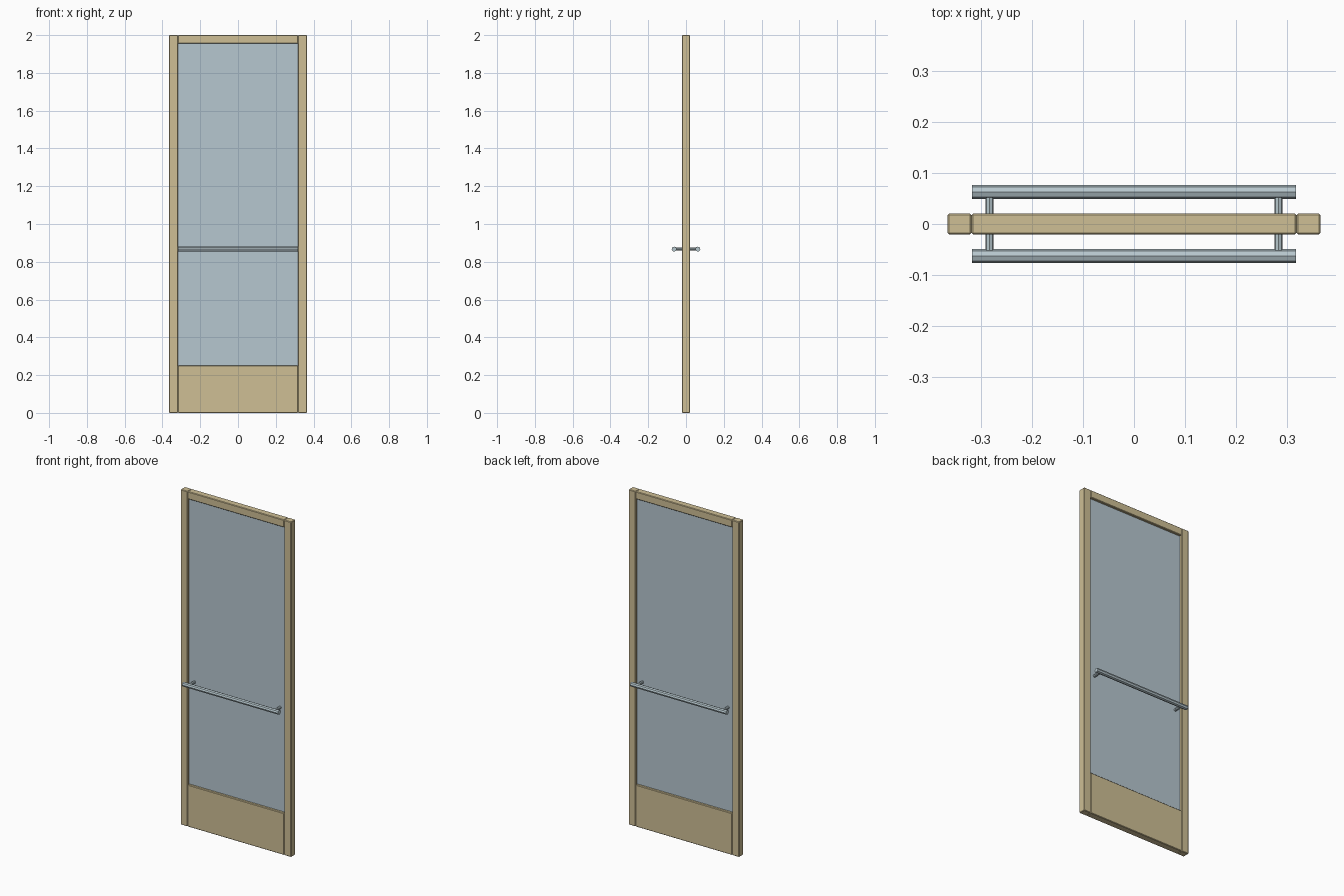
import bpy
from math import pi

cube = bpy.data.objects.get("Cube")
if cube:
    bpy.data.objects.remove(cube, do_unlink=True)


def material(name, rgb):
    mat = bpy.data.materials.new(name)
    mat.use_nodes = True
    mat.diffuse_color = (*rgb, 1)
    mat.node_tree.nodes["Principled BSDF"].inputs["Base Color"].default_value = (*rgb, 1)
    return mat


tan = material("tan frame", (0.62, 0.52, 0.30))
glass = material("blue grey glass", (0.47, 0.57, 0.63))
metal = material("pale metal", (0.47, 0.57, 0.61))


def box(name, size, centre, mat, bevel=0):
    bpy.ops.mesh.primitive_cube_add(size=1, location=centre)
    ob = bpy.context.object
    ob.name = name
    ob.scale = size
    bpy.ops.object.transform_apply(location=False, rotation=False, scale=True)
    ob.data.materials.append(mat)
    if bevel:
        mod = ob.modifiers.new("Soft edge", 'BEVEL')
        mod.width = bevel
        mod.segments = 1
    return ob


def rod(name, radius, length, centre, rotation):
    bpy.ops.mesh.primitive_cylinder_add(vertices=8, radius=radius, depth=length,
                                        location=centre, rotation=rotation)
    ob = bpy.context.object
    ob.name = name
    ob.data.materials.append(metal)
    return ob


depth, inner, bottom, top = 0.041, 0.318, 0.25, 1.955

# Frame: two stiles, a slim top rail and a tall kick rail
for side, s in (("left", 1), ("right", -1)):
    box(side + "_stile", (0.047, depth, 2), (s * 0.342, 0, 1), tan, 0.003)
box("top_rail", (2 * inner, depth, 2 - top), (0, 0, (2 + top) / 2), tan, 0.003)
box("bottom_rail", (2 * inner, depth, bottom), (0, 0, bottom / 2), tan, 0.003)

# Pane set into the frame
box("glass_pane", (2 * inner + 0.01, 0.012, top - bottom + 0.01),
    (0, 0, (top + bottom) / 2), glass)

# Push bars on both faces, each on two standoffs
bar_z, bar_y = 0.867, 0.0625
for face, f in (("front", -1), ("back", 1)):
    rod(face + "_push_bar", 0.0135, 2 * inner - 0.002, (0, f * bar_y, bar_z), (0, pi / 2, 0))
    for side, s in (("left", 1), ("right", -1)):
        rod(f"{face}_{side}_standoff", 0.008, bar_y,
            (s * 0.283, f * bar_y / 2, bar_z), (pi / 2, 0, 0))
